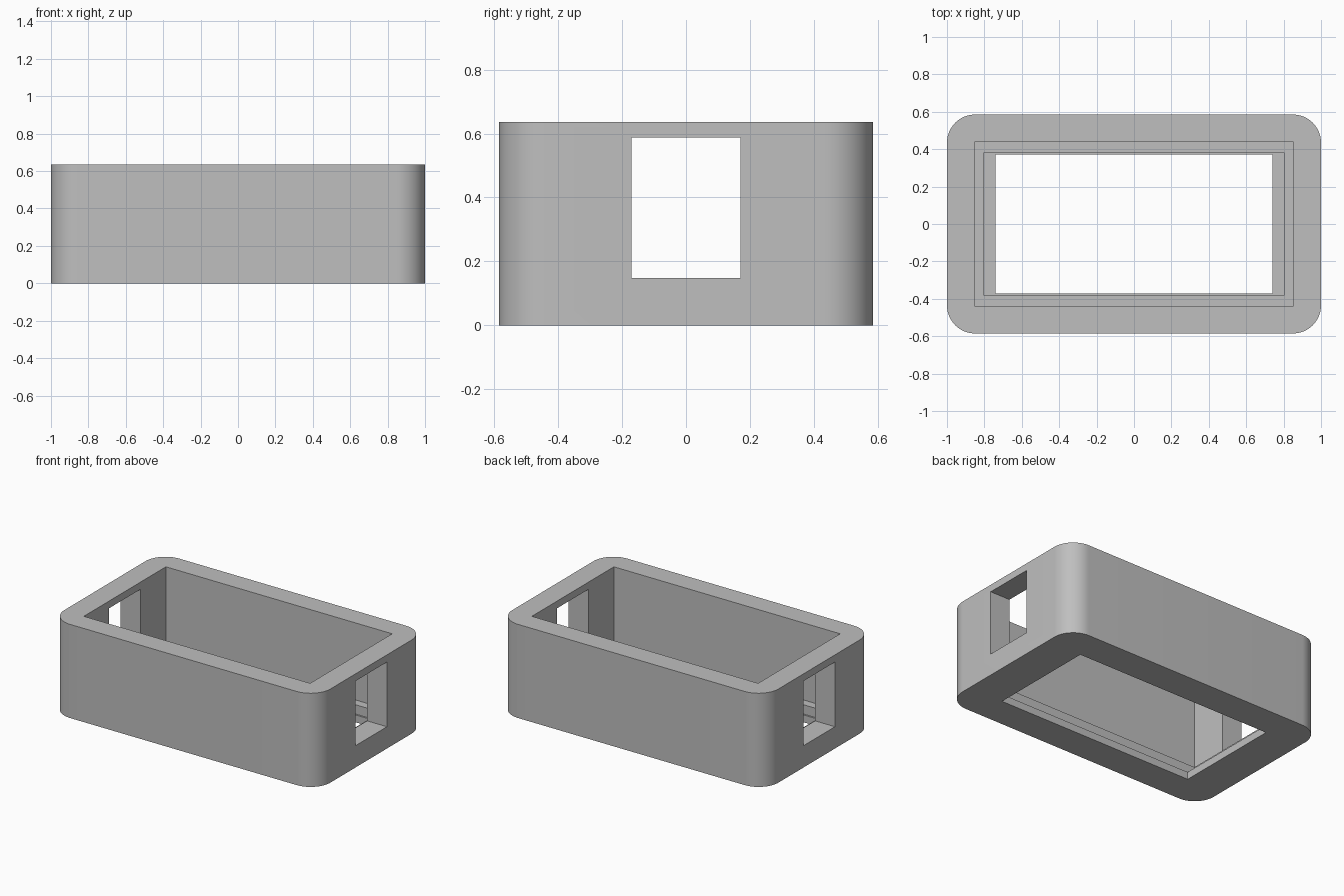
import bpy
import bmesh
from math import radians

if "Cube" in bpy.data.objects:
    bpy.data.objects.remove(bpy.data.objects["Cube"], do_unlink=True)

HEIGHT = 0.636
ABOVE = 0.9

grey = bpy.data.materials.new("light_grey")
grey.use_nodes = True
colour = (0.52, 0.52, 0.52, 1)
grey.diffuse_color = colour
grey.node_tree.nodes["Principled BSDF"].inputs["Base Color"].default_value = colour


def block(name, half_x, half_y, low, high, radius=0):
    """Box between two heights, with optional rounded upright edges."""
    bm = bmesh.new()
    bmesh.ops.create_cube(bm, size=2)
    for v in bm.verts:
        v.co = (v.co.x * half_x, v.co.y * half_y, high if v.co.z > 0 else low)
    if radius:
        upright = [e for e in bm.edges
                   if abs(e.verts[0].co.z - e.verts[1].co.z) > 0.1]
        bmesh.ops.bevel(bm, geom=upright, offset=radius, segments=16,
                        profile=0.5, affect='EDGES')
    bmesh.ops.recalc_face_normals(bm, faces=bm.faces)
    mesh = bpy.data.meshes.new(name)
    bm.to_mesh(mesh)
    bm.free()
    mesh.materials.append(grey)
    obj = bpy.data.objects.new(name, mesh)
    bpy.context.collection.objects.link(obj)
    return obj


# Rounded outer shell
case = block("open_case", 1, 0.585, 0, HEIGHT, 0.15)

# Bottom opening, shallow ledge, main cavity and the window through both ends
cutters = [
    block("bottom_opening", 0.74, 0.372, -0.3, ABOVE),
    block("ledge_recess", 0.803, 0.383, 0.05, ABOVE),
    block("main_cavity", 0.85, 0.44, 0.113, ABOVE),
    block("end_windows", 1.3, 0.17, 0.148, 0.587),
]

bpy.ops.object.select_all(action='DESELECT')
bpy.context.view_layer.objects.active = case
case.select_set(True)
for cutter in cutters:
    cutter.hide_render = True
    cut = case.modifiers.new(cutter.name, 'BOOLEAN')
    cut.operation = 'DIFFERENCE'
    cut.solver = 'EXACT'
    cut.object = cutter
    bpy.ops.object.modifier_apply(modifier=cut.name)
    bpy.data.objects.remove(cutter, do_unlink=True)

# Smooth corners, crisp rims
bpy.ops.object.shade_smooth_by_angle(angle=radians(30))
